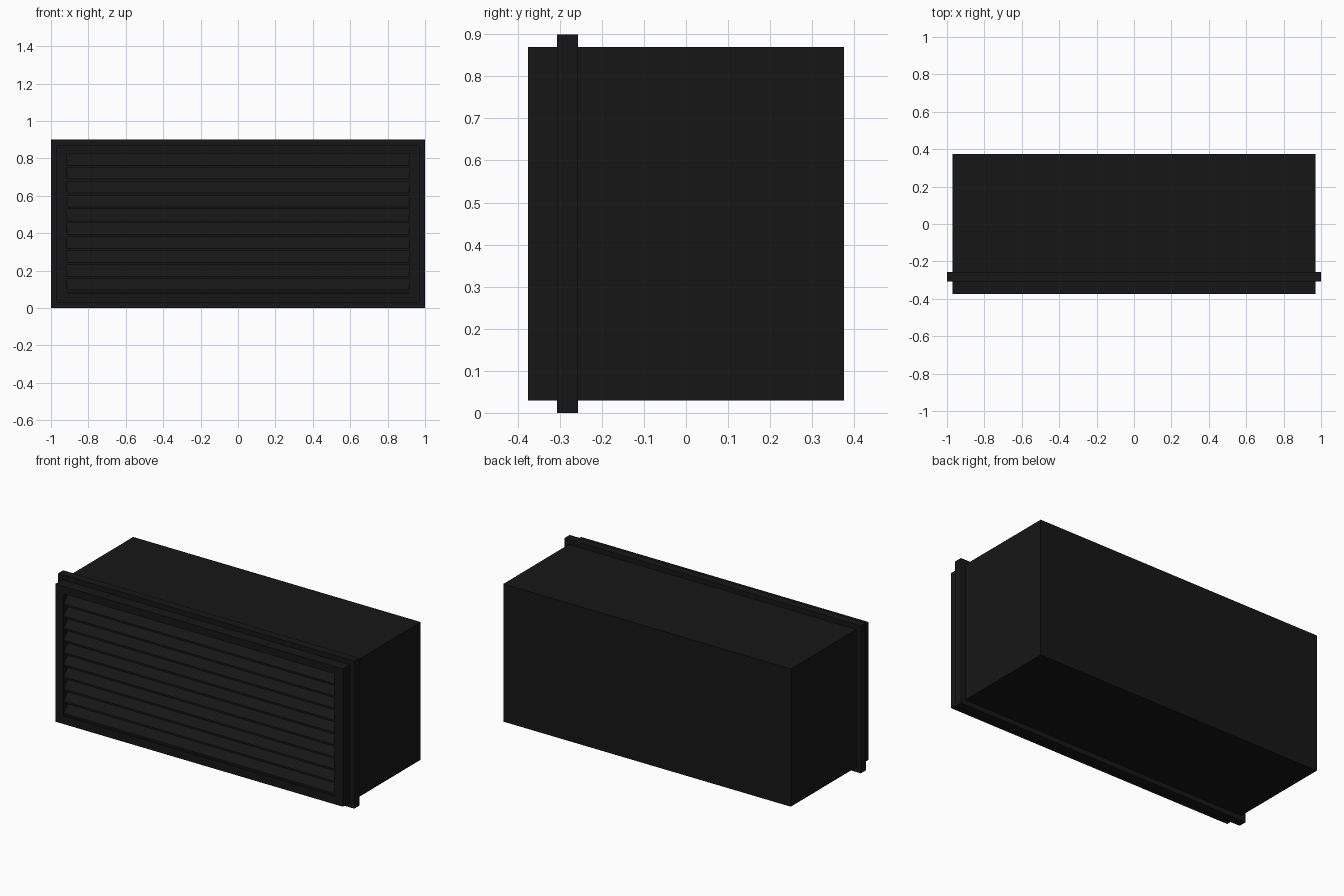
import bpy, bmesh

if "Cube" in bpy.data.objects:
    bpy.data.objects.remove(bpy.data.objects["Cube"])

DARK = bpy.data.materials.new("dark_paint")
DARK.diffuse_color = (0.008, 0.008, 0.008, 1)
DARK.use_nodes = True
DARK.node_tree.nodes["Principled BSDF"].inputs["Base Color"].default_value = DARK.diffuse_color


def finish(name, bm):
    bmesh.ops.recalc_face_normals(bm, faces=bm.faces)
    me = bpy.data.meshes.new(name)
    bm.to_mesh(me)
    bm.free()
    me.materials.append(DARK)
    ob = bpy.data.objects.new(name, me)
    bpy.context.collection.objects.link(ob)
    return ob


def rect(bm, x, z0, z1, y):
    return [bm.verts.new(p) for p in ((-x, y, z0), (x, y, z0), (x, y, z1), (-x, y, z1))]


def loft(name, sections, closed=False):
    """Bridge rectangles (half width, bottom, top, y); cap the ends or close the ring."""
    bm = bmesh.new()
    rings = [rect(bm, *s) for s in sections]
    pairs = list(zip(rings, rings[1:]))
    if closed:
        pairs.append((rings[-1], rings[0]))
    else:
        bm.faces.new(rings[0])
        bm.faces.new(rings[-1])
    for a, b in pairs:
        for i in range(4):
            j = (i + 1) % 4
            bm.faces.new((a[i], a[j], b[j], b[i]))
    return finish(name, bm)


# Housing: closed box with a recessed front opening
loft("housing", [
    (0.97, 0.03, 0.87, 0.375),
    (0.97, 0.03, 0.87, -0.375),
    (0.915, 0.08, 0.825, -0.375),
    (0.915, 0.08, 0.825, -0.29),
])

# Mounting flange: a collar around the housing
loft("mounting_flange", [
    (1.0, 0.0, 0.9, -0.307),
    (1.0, 0.0, 0.9, -0.257),
    (0.97, 0.03, 0.87, -0.257),
    (0.97, 0.03, 0.87, -0.307),
], closed=True)

# Louvre slats: sloping blades, low edge at the front
COUNT, BOTTOM, TOP = 10, 0.083, 0.825
pitch = (TOP - BOTTOM) / COUNT
for k in range(COUNT):
    z = BOTTOM + k * pitch
    profile = [(-0.372, z), (-0.372, z + 0.012),
               (-0.315, z + pitch), (-0.315, z + pitch - 0.012)]
    bm = bmesh.new()
    left, right = [[bm.verts.new((x, y, h)) for y, h in profile] for x in (-0.915, 0.915)]
    bm.faces.new(left)
    bm.faces.new(right)
    for i in range(4):
        j = (i + 1) % 4
        bm.faces.new((left[i], left[j], right[j], right[i]))
    finish(f"louvre_slat_{k + 1}", bm)
